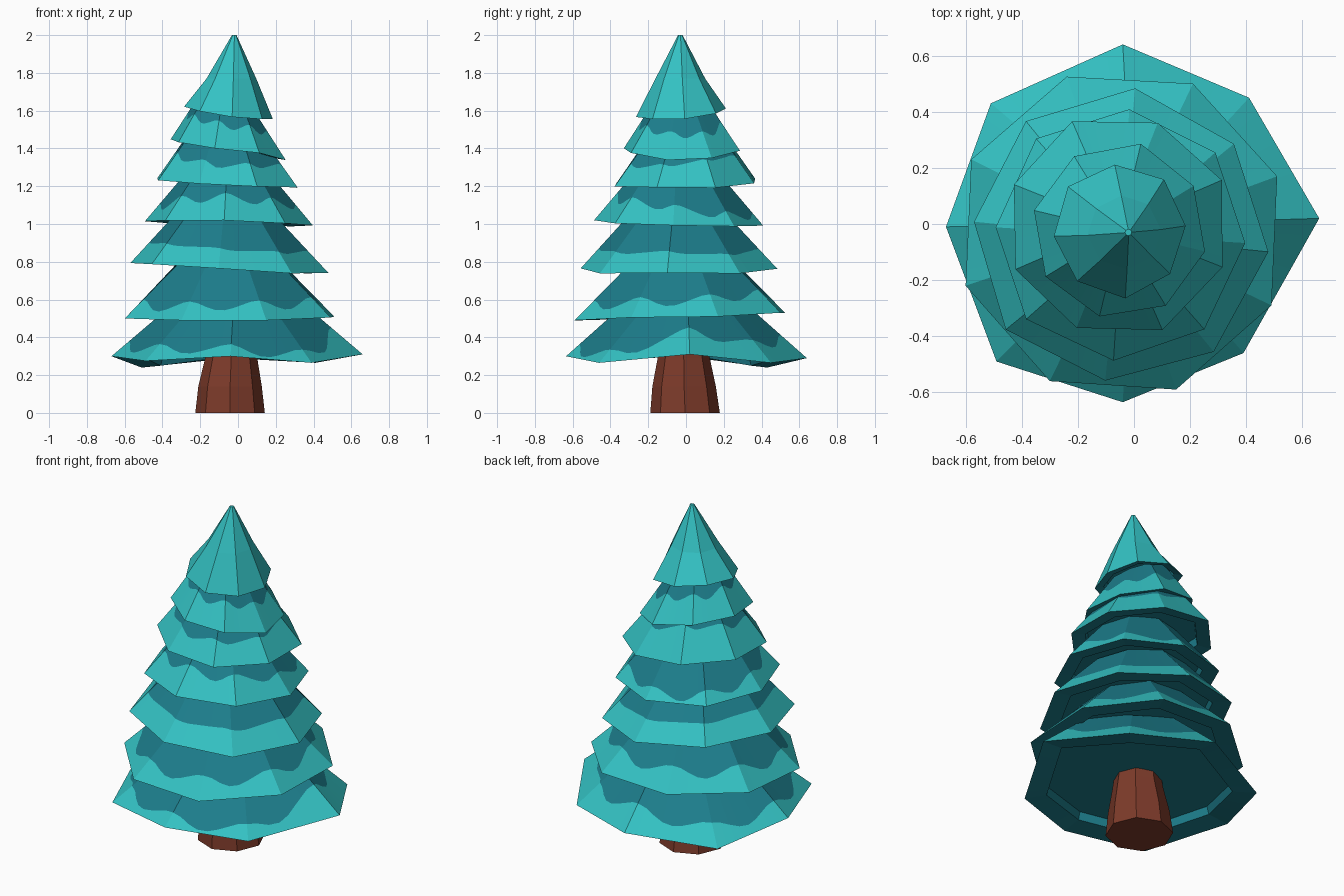
import bpy, bmesh, math, random
from math import cos, sin, pi

if "Cube" in bpy.data.objects:
    bpy.data.objects.remove(bpy.data.objects["Cube"])

random.seed(4)
SIDES, SUB = 8, 8


def material(name, rgb):
    m = bpy.data.materials.new(name)
    m.diffuse_color = (*rgb, 1)
    m.use_nodes = True
    m.node_tree.nodes["Principled BSDF"].inputs["Base Color"].default_value = m.diffuse_color
    return m


LIGHT = material("light teal", (0.034, 0.54, 0.55))
DARK = material("dark teal", (0.012, 0.208, 0.263))
BROWN = material("bark brown", (0.205, 0.043, 0.023))


def build(name, rings, mats, slots):
    """Loft closed rings of points, cap both ends; slots = material per strip plus two caps."""
    bm = bmesh.new()
    rows = [[bm.verts.new(p) for p in ring] for ring in rings]
    n = len(rows[0])
    for k in range(len(rows) - 1):
        a, b = rows[k], rows[k + 1]
        for i in range(n):
            j = (i + 1) % n
            bm.faces.new((a[i], a[j], b[j], b[i])).material_index = slots[k]
    bm.faces.new(rows[0][::-1]).material_index = slots[-2]
    bm.faces.new(rows[-1]).material_index = slots[-1]
    bmesh.ops.recalc_face_normals(bm, faces=bm.faces)
    me = bpy.data.meshes.new(name)
    bm.to_mesh(me)
    bm.free()
    for m in mats:
        me.materials.append(m)
    ob = bpy.data.objects.new(name, me)
    bpy.context.collection.objects.link(ob)
    return ob


def mix(p, q, t):
    return tuple(a + (b - a) * t for a, b in zip(p, q))


def dense(corners):
    """Add straight subdivisions between polygon corners."""
    return [mix(corners[i], corners[(i + 1) % SIDES], j / SUB)
            for i in range(SIDES) for j in range(SUB)]


def inside(p, poly):
    """Plan test for a convex, counter-clockwise polygon."""
    return all((b[0] - a[0]) * (p[1] - a[1]) - (b[1] - a[1]) * (p[0] - a[0]) > 0
               for a, b in zip(poly, poly[1:] + poly[:1]))


# Branch tiers: centre x, y, rim height, radius, phase, tilt x, tilt y, height
TIERS = [
    (-0.005, 0.00, 0.278, 0.652, 0.0, 0.005, -0.010, 0.30),
    (-0.045, -0.035, 0.505, 0.592, 0.45, 0.000, 0.015, 0.30),
    (-0.05, -0.045, 0.765, 0.520, -0.13, -0.030, 0.000, 0.30),
    (-0.045, -0.04, 1.005, 0.448, -0.08, -0.015, -0.010, 0.28),
    (-0.06, -0.005, 1.215, 0.398, 0.52, -0.025, 0.015, 0.28),
    (-0.05, -0.025, 1.395, 0.312, 0.7, -0.050, 0.000, 0.25),
    (-0.05, -0.025, 1.595, 0.238, 0.1, -0.035, 0.020, 0.00),
]
# Uneven rims of the two lowest tiers
UNEVEN = {
    0: [(.66, .02, .31), (.41, .45, .265), (-.04, .64, .29), (-.51, .43, .24),
        (-.67, -.01, .30), (-.49, -.49, .275), (-.04, -.635, .30), (.39, -.46, .265)],
    1: [(.51, .17, .51), (.21, .50, .53), (-.24, .525, .53), (-.58, .23, .52),
        (-.60, -.22, .50), (-.30, -.56, .49), (.15, -.59, .49), (.49, -.29, .505)],
}

# Rim polygon of every tier
rims = []
for t, (cx, cy, z0, r, ph, tx, ty, h) in enumerate(TIERS):
    ring = []
    for i in range(SIDES):
        a = (i + ph) * 2 * pi / SIDES
        rr = r * random.uniform(0.985, 1.025)
        ring.append((cx + rr * cos(a), cy + rr * sin(a),
                     z0 + tx * cos(a) + ty * sin(a) + random.uniform(-0.008, 0.008)))
    rims.append(UNEVEN.get(t, ring))

for t, (cx, cy, z0, r, ph, tx, ty, h) in enumerate(TIERS):
    rim = rims[t]

    def shrink(k, dz):
        return [(cx + (x - cx) * k, cy + (y - cy) * k, z + dz) for x, y, z in rim]

    lip, wall = shrink(0.8, 0.01), shrink(0.78, 0.055)
    if h:
        # skirt: light border outside the outline of the tier above, dark within it
        low, high = dense(rim), dense(shrink(0.47, h))
        nx, ny = TIERS[t + 1][:2]
        over = [(nx + (x - nx) * 0.96, ny + (y - ny) * 0.96) for x, y, z in rims[t + 1]]
        cut = [next((s / 100 for s in range(2, 90) if inside(mix(p, q, s / 100), over)), 0.9)
               for p, q in zip(low, high)]
        n = len(cut)
        soft = [(cut[k - 1] + 2 * cut[k] + cut[(k + 1) % n]) / 4 for k in range(n)]
        edge = [mix(p, q, s) for p, q, s in zip(low, high, soft)]
        build(f"branch_tier_{t + 1}", [dense(wall), dense(lip), low, edge, high],
              [LIGHT, DARK], [1, 1, 0, 1, 1, 1])
    else:
        # pointed crown, slightly pinched half way
        ang = [(i + ph) * 2 * pi / SIDES for i in range(SIDES)]
        mid = [(-0.035 + 0.132 * cos(a), -0.03 + 0.132 * sin(a), 1.77) for a in ang]
        tip = [(-0.02 + 0.012 * cos(a), -0.03 + 0.012 * sin(a), 2.0) for a in ang]
        build("crown", [wall, lip, rim, mid, tip], [LIGHT, DARK], [1, 1, 0, 0, 1, 0])

# Trunk, flared to the ground
trunk = [[(x + r * cos(i * pi / 4), y + r * sin(i * pi / 4), z) for i in range(8)]
         for x, y, z, r in ((-0.042, -0.005, 0, 0.184), (-0.042, -0.01, 0.14, 0.168),
                            (-0.036, -0.012, 0.29, 0.138), (-0.036, -0.012, 0.42, 0.12))]
build("trunk", trunk, [BROWN], [0] * 5)
